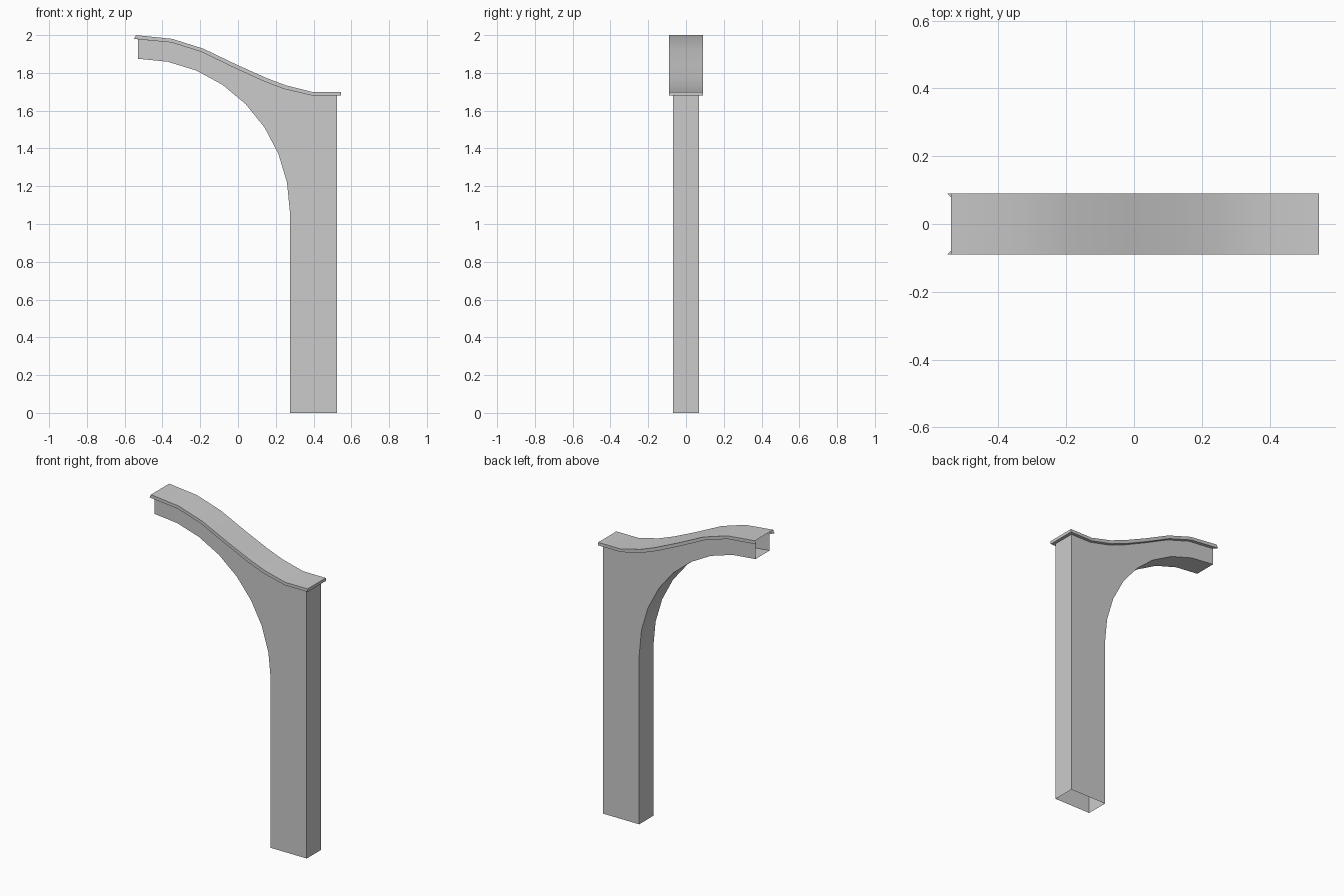
import bpy, bmesh, math

cube = bpy.data.objects.get("Cube")
if cube:
    bpy.data.objects.remove(cube, do_unlink=True)

stone = bpy.data.materials.new("light_grey")
stone.use_nodes = True
COLOUR = (0.6, 0.6, 0.6, 1)
stone.diffuse_color = COLOUR
stone.node_tree.nodes["Principled BSDF"].inputs["Base Color"].default_value = COLOUR

BODY, CAP = 0.07, 0.09          # half depths
LEFT, INNER, OUTER = -0.53, 0.275, 0.525

# S-shaped coping: upper edge, lower outer edge, and where it meets the body
top = [(-0.54, 2.0), (-0.348, 1.98), (-0.183, 1.928), (-0.008, 1.844),
       (0.148, 1.774), (0.251, 1.735), (0.39, 1.7), (0.545, 1.7)]
rim = [(-0.55, 1.98), (-0.352, 1.961), (-0.193, 1.911), (-0.017, 1.826),
       (0.138, 1.755), (0.243, 1.715), (0.388, 1.681), (0.545, 1.681)]
seat = [(LEFT, 1.978)] + rim[1:-1] + [(OUTER, 1.681)]

# Quarter arch running down into the inner side of the post
SPRING, RISE, STEPS = 1.06, 0.815, 8
arch = []
for i in range(STEPS + 1):
    a = math.pi / 2 * i / STEPS
    arch.append((LEFT + (INNER - LEFT) * math.sin(a), SPRING + RISE * math.cos(a)))
arch.append((INNER, 0))


def make_object(name, build):
    bm = bmesh.new()
    build(bm)
    bm.normal_update()
    mesh = bpy.data.meshes.new(name)
    bm.to_mesh(mesh)
    bm.free()
    mesh.materials.append(stone)
    obj = bpy.data.objects.new(name, mesh)
    bpy.context.collection.objects.link(obj)
    bpy.ops.object.select_all(action='DESELECT')
    obj.select_set(True)
    bpy.context.view_layer.objects.active = obj
    bpy.ops.object.shade_smooth_by_angle(angle=math.radians(30))


def row(bm, points, y):
    return [bm.verts.new((x, y, z)) for x, z in points]


def strip(bm, a, b):
    for i in range(len(a) - 1):
        bm.faces.new((a[i], a[i + 1], b[i + 1], b[i]))


# Coping: shell with overhanging lip, open at the wall end
def build_coping(bm):
    rails = [row(bm, p, y) for p, y in ((seat, -BODY), (rim, -CAP), (top, -CAP),
                                        (top, CAP), (rim, CAP), (seat, BODY))]
    for a, b in zip(rails, rails[1:]):
        strip(bm, a, b)
    s0, r0, t0, t1, r1, s1 = [r[-1] for r in rails]
    bm.faces.new((r0, r1, t1, t0))
    bm.faces.new((s0, s1, r1, r0))


# Post and arched bracket: open at the foot, the wall end and under the coping
def build_bracket(bm):
    outline = arch + [(OUTER, 0)] + seat[::-1]
    front, back = row(bm, outline, -BODY), row(bm, outline, BODY)
    bm.faces.new(front)
    bm.faces.new(back[::-1])
    n = len(arch)
    strip(bm, back[:n], front[:n])
    strip(bm, back[n:n + 2], front[n:n + 2])


make_object("coping", build_coping)
make_object("arched_bracket", build_bracket)
